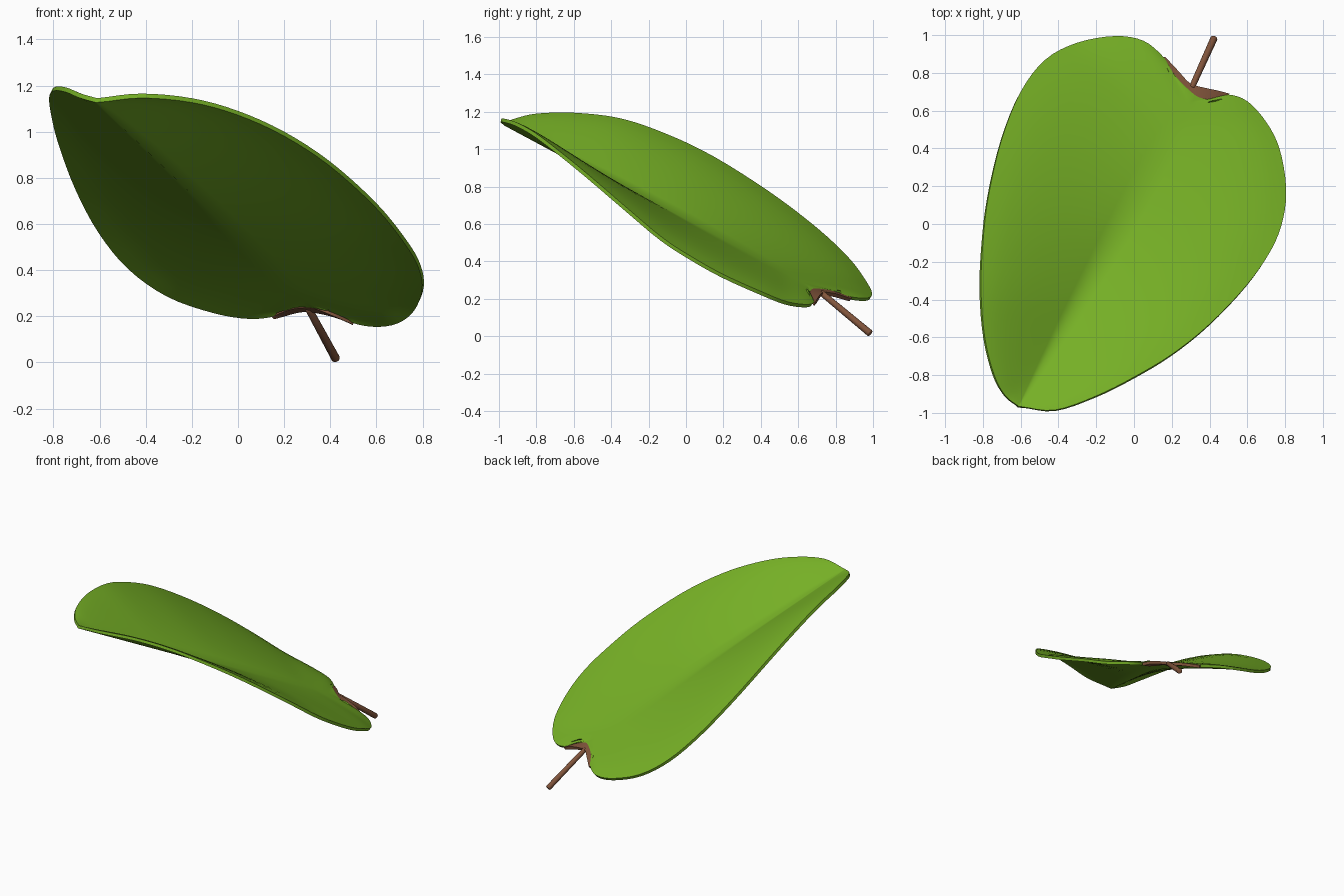
import bpy, bmesh
from mathutils import Vector

if "Cube" in bpy.data.objects:
    bpy.data.objects.remove(bpy.data.objects["Cube"])


def material(name, rgb):
    m = bpy.data.materials.new(name)
    m.diffuse_color = (*rgb, 1)
    m.use_nodes = True
    m.node_tree.nodes["Principled BSDF"].inputs["Base Color"].default_value = m.diffuse_color
    return m


green = material("leaf green", (0.181, 0.434, 0.019))
brown = material("stem brown", (0.223, 0.091, 0.045))

# Leaf edges from the notch to the tip, and matching positions on the midrib
left = [(.32, .685, .255), (.25, .75, .25), (.20, .81, .235), (.155, .885, .21),
        (.05, .97, .205), (-.10, .995, .23), (-.30, .96, .30), (-.47, .87, .42),
        (-.60, .70, .58), (-.70, .45, .77), (-.77, .15, .96), (-.80, -.10, 1.08),
        (-.81, -.35, 1.165), (-.79, -.60, 1.195), (-.74, -.80, 1.19),
        (-.68, -.91, 1.165), (-.61, -.965, 1.145)]
right = [(.32, .685, .255), (.37, .663, .24), (.43, .66, .215), (.50, .685, .185),
         (.60, .65, .17), (.70, .54, .185), (.77, .40, .24), (.805, .20, .33),
         (.79, .03, .425), (.73, -.13, .53), (.60, -.32, .69), (.40, -.53, .87),
         (.20, -.69, 1.0), (0, -.81, 1.09), (-.20, -.91, 1.145),
         (-.42, -.985, 1.165), (-.61, -.965, 1.145)]
fractions = [0, .01, .02, .035, .06, .09, .13, .19, .27, .36, .46, .56, .67, .78, .88, .95, 1]
base, tip = Vector(left[0]), Vector(left[-1])
middle = [base.lerp(tip, f) for f in fractions]


def smooth_path(points, steps=4):
    """Catmull-Rom curve through the points."""
    p = [Vector(q) for q in points]
    p = [2 * p[0] - p[1]] + p + [2 * p[-1] - p[-2]]
    out = []
    for i in range(1, len(p) - 2):
        a, b, c, d = p[i - 1:i + 3]
        for s in range(steps):
            t = s / steps
            out.append(0.5 * (2 * b + (c - a) * t + (2 * a - 5 * b + 4 * c - d) * t ** 2
                              + (3 * b - a - 3 * c + d) * t ** 3))
    return out + [p[-2]]


def sheet(name, rows, thickness, mat):
    """Thin smooth solid from rows of points, with its top facing up."""
    bm = bmesh.new()
    grid = [[bm.verts.new(v) for v in row] for row in rows]
    for r0, r1 in zip(grid, grid[1:]):
        for i in range(len(r0) - 1):
            bm.faces.new((r0[i], r0[i + 1], r1[i + 1], r1[i]))
    bmesh.ops.remove_doubles(bm, verts=bm.verts[:], dist=0.0005)
    bm.normal_update()
    if sum(f.normal.z * f.calc_area() for f in bm.faces) < 0:
        bmesh.ops.reverse_faces(bm, faces=bm.faces[:])
    me = bpy.data.meshes.new(name)
    bm.to_mesh(me)
    bm.free()
    me.materials.append(mat)
    ob = bpy.data.objects.new(name, me)
    bpy.context.collection.objects.link(ob)
    mod = ob.modifiers.new("thickness", 'SOLIDIFY')
    mod.thickness = thickness
    mod.offset = -1
    finish(ob)
    return ob


def finish(ob):
    bpy.ops.object.select_all(action='DESELECT')
    ob.select_set(True)
    bpy.context.view_layer.objects.active = ob
    for mod in list(ob.modifiers):
        bpy.ops.object.modifier_apply(modifier=mod.name)
    bpy.ops.object.shade_smooth_by_angle(angle=0.8)


# Leaf blade: two gently arched halves folded along the midrib
N = 10
rows = []
for l, m, r in zip(smooth_path(left), smooth_path(middle), smooth_path(right)):
    row = []
    for i in range(-N, N + 1):
        u = abs(i) / N
        edge = l if i < 0 else r
        p = m.lerp(edge, u)
        p.z += 0.05 * (edge - m).length * (u - u ** 5)
        row.append(p)
    rows.append(row)
sheet("leaf_blade", rows, 0.02, green)

# Brown collar along the notch
inner = left[3:0:-1] + [left[0]] + right[1:4]
outer = [(.165, .885, .20), (.235, .81, .225), (.285, .755, .235), (.32, .735, .235),
         (.38, .72, .225), (.45, .705, .205), (.505, .69, .18)]
sheet("stem_collar", [smooth_path(inner), smooth_path(outer)], 0.02, brown)

# Stem
a, b = Vector((.305, .72, .235)), Vector((.425, .986, .014))
bpy.ops.mesh.primitive_cone_add(vertices=16, radius1=.016, radius2=.019,
                                depth=(b - a).length, location=(a + b) / 2)
stem = bpy.context.object
stem.name = "stem"
stem.rotation_mode = 'QUATERNION'
stem.rotation_quaternion = (b - a).to_track_quat('Z', 'Y')
stem.data.materials.append(brown)
bevel = stem.modifiers.new("rounded_ends", 'BEVEL')
bevel.width = 0.006
bevel.segments = 2
finish(stem)
